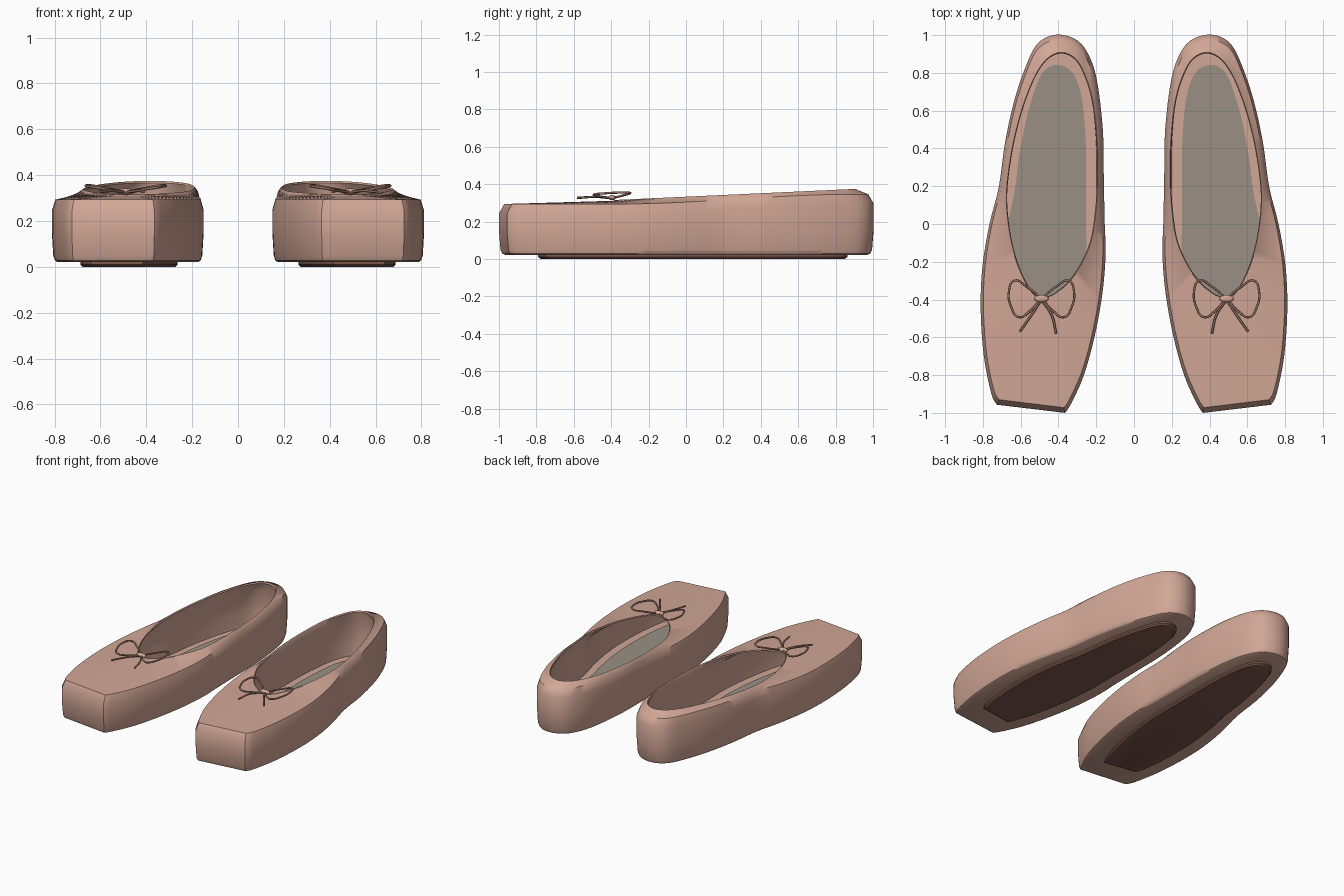
import bpy, bmesh, math
from mathutils import Vector

if "Cube" in bpy.data.objects:
    bpy.data.objects.remove(bpy.data.objects["Cube"])


def material(name, color):
    m = bpy.data.materials.new(name)
    m.diffuse_color = (*color, 1)
    m.use_nodes = True
    m.node_tree.nodes["Principled BSDF"].inputs["Base Color"].default_value = m.diffuse_color
    return m


PINK = material("dusty pink", (0.64, 0.385, 0.305))
CORD = material("dark rose cord", (0.30, 0.165, 0.13))
GREY = material("insole grey", (0.32, 0.28, 0.23))
BROWN = material("sole brown", (0.21, 0.10, 0.075))

# Paired control points: outer outline and opening rim, starting at the square toe
OUTER = [(.365, -1), (.725, -.957), (.755, -.90), (.795, -.70), (.812, -.45), (.802, -.22),
         (.765, 0), (.715, .2), (.683, .43), (.635, .65), (.575, .83), (.515, .95),
         (.43, 1), (.335, .99), (.26, .93), (.2, .78), (.165, .5), (.16, .25),
         (.155, 0), (.15, -.15), (.165, -.35), (.205, -.58), (.265, -.8), (.335, -.955)]
RIM = [(.47, -.388), (.51, -.388), (.525, -.378), (.55, -.35), (.585, -.29), (.63, -.18),
       (.667, -.02), (.68, .17), (.65, .4), (.6, .6), (.535, .77), (.465, .875),
       (.385, .912), (.31, .88), (.26, .80), (.215, .66), (.19, .45), (.185, .23),
       (.2, .03), (.225, -.1), (.28, -.22), (.345, -.31), (.405, -.36), (.445, -.383)]


def smooth_loop(points, steps=4):
    """Catmull-Rom loop with a straight toe segment and sharp toe corners."""
    pts = [Vector(p) for p in points]
    n, out = len(pts), []
    for i in range(n):
        b, c = pts[i], pts[(i + 1) % n]
        a = b if i in (0, 1) else pts[i - 1]
        d = c if i in (0, n - 1) else pts[(i + 2) % n]
        for s in range(steps):
            t = s / steps
            if i == 0:
                out.append(b.lerp(c, t))
            else:
                out.append(0.5 * (2 * b + (c - a) * t + (2 * a - 5 * b + 4 * c - d) * t * t
                                  + (3 * b - a - 3 * c + d) * t ** 3))
    return out


OUTER, RIM = smooth_loop(OUTER), smooth_loop(RIM)


def midline(y):
    return 0.465 - 0.08 * y


def shrink(points, sx, sy, dy=0):
    """Scale a loop towards the slanted midline of the foot."""
    return [Vector((midline(p.y * sy + dy) + (p.x - midline(p.y)) * sx, p.y * sy + dy))
            for p in points]


def edge_z(y):
    t = max(0, min(1, (y + 0.35) / 1.25))
    return 0.294 + 0.052 * t * t * (3 - 2 * t)


def rim_z(y):
    return 0.333 + 0.046 * y


def ring(points, z):
    return [(p.x, p.y, z(p.y) if callable(z) else z) for p in points]


def loft(name, rings, mat, side, angle=35):
    """Skin successive rings, cap both ends; side -1 mirrors to the other foot."""
    bm = bmesh.new()
    loops = [[bm.verts.new((x * side, y, z)) for x, y, z in r] for r in rings]
    n = len(loops[0])
    for a, b in zip(loops, loops[1:]):
        for i in range(n):
            j = (i + 1) % n
            bm.faces.new((a[i], a[j], b[j], b[i]))
    bm.faces.new(loops[0])
    bm.faces.new(loops[-1])
    bmesh.ops.recalc_face_normals(bm, faces=bm.faces)
    me = bpy.data.meshes.new(name)
    bm.to_mesh(me)
    bm.free()
    ob = bpy.data.objects.new(name, me)
    bpy.context.collection.objects.link(ob)
    finish(ob, mat, angle)
    return ob


def finish(ob, mat, angle):
    ob.data.materials.append(mat)
    bpy.ops.object.select_all(action='DESELECT')
    ob.select_set(True)
    bpy.context.view_layer.objects.active = ob
    bpy.ops.object.shade_smooth_by_angle(angle=math.radians(angle))


def cord(name, points, side):
    """Thin round cord through a few points."""
    cu = bpy.data.curves.new(name, 'CURVE')
    cu.dimensions = '3D'
    cu.bevel_depth = 0.006
    cu.bevel_resolution = 2
    cu.resolution_u = 6
    cu.use_fill_caps = True
    sp = cu.splines.new('BEZIER')
    sp.bezier_points.add(len(points) - 1)
    for bp, (x, y, z) in zip(sp.bezier_points, points):
        bp.co = (x * side, y, z)
        bp.handle_left_type = bp.handle_right_type = 'AUTO'
    ob = bpy.data.objects.new(name, cu)
    bpy.context.collection.objects.link(ob)
    cu.materials.append(CORD)


for side, label in ((1, "right"), (-1, "left")):
    # Upper: outside wall, vamp, rim binding, then back down the inside to a pink floor
    upper = [
        ring(shrink(OUTER, 0.93, 0.965), 0.022),
        ring(shrink(OUTER, 0.96, 0.982), 0.028),
        ring(shrink(OUTER, 0.982, 0.992), 0.05),
        ring(OUTER, 0.15),
        ring(OUTER, lambda y: edge_z(y) - 0.05),
        ring(shrink(OUTER, 0.955, 0.972), edge_z),
        ring(RIM, lambda y: rim_z(y) - 0.004),
        ring(shrink(RIM, 0.98, 0.997), rim_z),
        ring(shrink(RIM, 0.96, 0.99), lambda y: rim_z(y) - 0.008),
        ring(shrink(OUTER, 0.88, 0.92), lambda y: edge_z(y) - 0.04),
        ring(shrink(OUTER, 0.90, 0.93), 0.15),
        ring(shrink(OUTER, 0.87, 0.92), 0.05),
    ]
    loft(label + "_upper", upper, PINK, side, 40)
    # Insole and outsole
    foot = shrink(OUTER, 0.68, 0.84)
    loft(label + "_insole", [ring(foot, 0.048), ring(foot, 0.056)], GREY, side)
    loft(label + "_sole", [ring(shrink(OUTER, 0.60, 0.81, .035), 0.0),
                           ring(shrink(OUTER, 0.63, 0.825, .035), 0.01),
                           ring(shrink(OUTER, 0.63, 0.825, .035), 0.024)], BROWN, side)
    # Bow: two loops, two tails and a knot
    loop = [(0, 0), (.08, .065), (.145, .095), (.172, .04), (.16, -.045),
            (.12, -.098), (.065, -.07), (0, 0)]
    for s, part in ((1, "outer"), (-1, "inner")):
        cord(f"{label}_{part}_bow_loop",
             [(.49 + s * dx, -.395 + dy, .325 + .16 * dx + .06 * max(0, dy)) for dx, dy in loop], side)
        cord(f"{label}_{part}_bow_tail",
             [(.49, -.40, .325), (.49 + s * .055, -.485, .332),
              (.605, -.57, .327) if s > 0 else (.412, -.582, .327)], side)
    bpy.ops.mesh.primitive_uv_sphere_add(segments=16, ring_count=10, radius=1,
                                         location=(.49 * side, -.395, .328))
    knot = bpy.context.object
    knot.name = label + "_bow_knot"
    knot.scale = (.038, .02, .014)
    finish(knot, PINK, 60)
